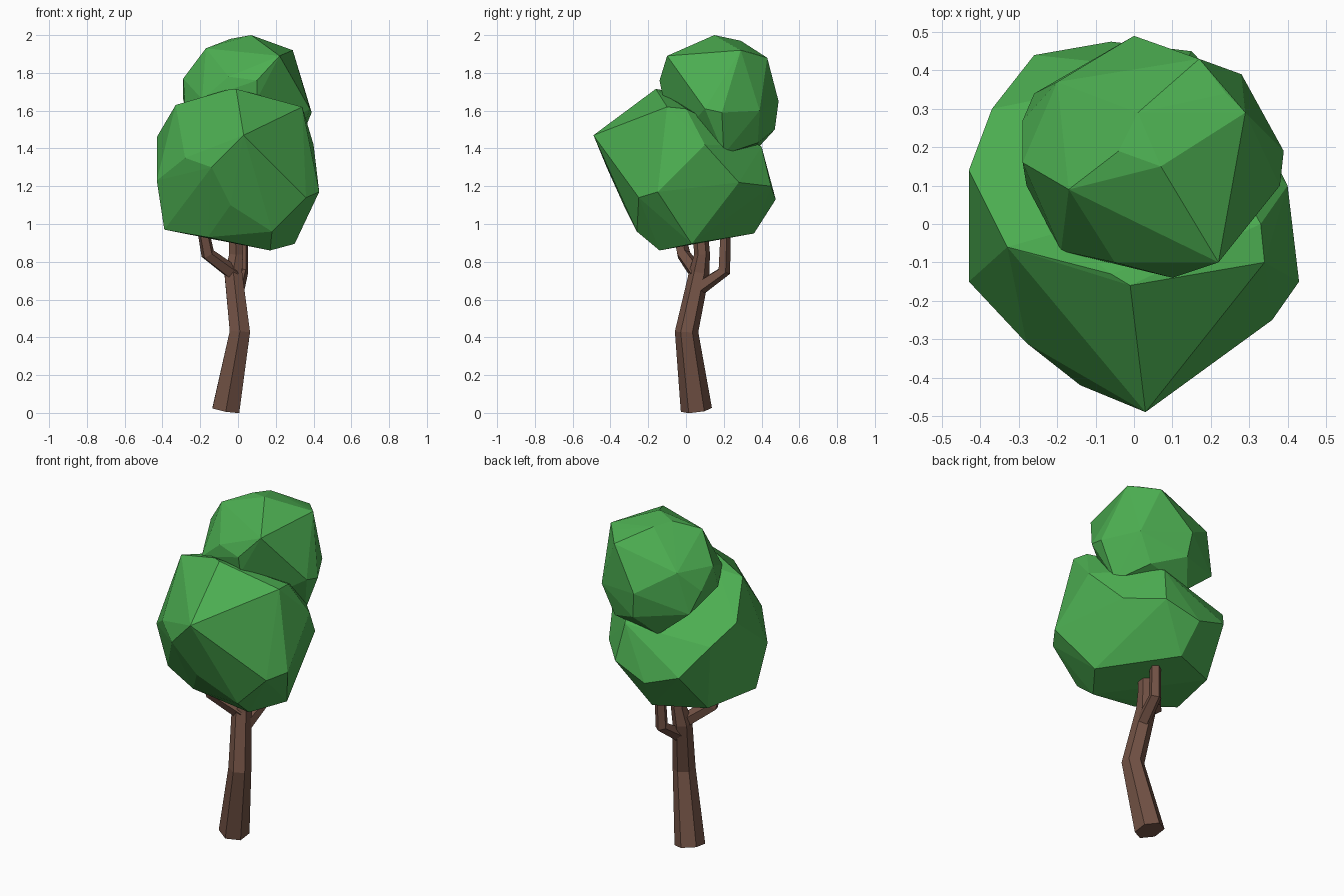
import bpy
import bmesh
from mathutils import Vector

default_cube = bpy.data.objects.get("Cube")
if default_cube:
    bpy.data.objects.remove(default_cube, do_unlink=True)


def make_material(name, colour):
    material = bpy.data.materials.new(name)
    material.use_nodes = True
    material.diffuse_color = colour
    shader = material.node_tree.nodes["Principled BSDF"]
    shader.inputs["Base Color"].default_value = colour
    shader.inputs["Roughness"].default_value = .9
    return material


leaf_green = make_material("leaf green", (.072, .42, .082, 1))
bark_brown = make_material("bark brown", (.168, .084, .059, 1))


def finish(name, bm, material):
    """Turn a bmesh into a flat-shaded object with one material."""
    bmesh.ops.recalc_face_normals(bm, faces=bm.faces)
    mesh = bpy.data.meshes.new(name)
    bm.to_mesh(mesh)
    bm.free()
    mesh.materials.append(material)
    part = bpy.data.objects.new(name, mesh)
    bpy.context.collection.objects.link(part)
    return part


def foliage(name, corners):
    """Faceted leaf clump: the convex hull around a few corner points."""
    bm = bmesh.new()
    for corner in corners:
        bm.verts.new(corner)
    hull = bmesh.ops.convex_hull(bm, input=bm.verts)
    spare = [v for v in hull["geom_interior"] if isinstance(v, bmesh.types.BMVert)]
    bmesh.ops.delete(bm, geom=list(set(spare)), context="VERTS")
    return finish(name, bm, leaf_green)


def limb(name, path, radii, sides=6):
    """Tapered low-poly tube whose rings follow a bent path."""
    bm = bmesh.new()
    points = [Vector(p) for p in path]
    rings = []
    for i, (point, radius) in enumerate(zip(points, radii)):
        before = points[max(i - 1, 0)]
        after = points[min(i + 1, len(points) - 1)]
        turn = Vector((0, 0, 1)).rotation_difference(after - before)
        circle = bmesh.ops.create_circle(bm, segments=sides, radius=radius)["verts"]
        for vert in circle:
            vert.co = point + turn @ vert.co
        rings.append(circle)
    for low, high in zip(rings, rings[1:]):
        for k in range(sides):
            n = (k + 1) % sides
            bm.faces.new((low[k], low[n], high[n], high[k]))
    bm.faces.new(rings[0][::-1])
    bm.faces.new(rings[-1])
    return finish(name, bm, bark_brown)


# Bent trunk running up into the leaves
limb("trunk",
     [(-.064, .055, .016), (.01, .003, .43), (-.025, .07, .74),
      (-.01, .085, .84), (-.02, .065, 1.1)],
     [.083, .062, .054, .042, .038])

# Two side branches
limb("front_branch",
     [(-.02, .06, .735), (-.16, -.015, .84), (-.2, -.06, 1.05)],
     [.042, .038, .03], sides=5)
limb("back_branch",
     [(-.01, .04, .64), (.02, .2, .75), (.025, .21, 1.05)],
     [.042, .036, .028], sides=5)

# Large lower clump, leaning forward
foliage("lower_foliage", [
    # top rim
    (-.33, -.06, 1.63), (-.19, -.02, 1.66), (-.06, -.13, 1.71),
    (-.01, -.16, 1.715), (.34, -.1, 1.62), (.33, .0, 1.61),
    # widest belt, going round from the front
    (.03, -.49, 1.47), (-.14, -.42, 1.3), (-.28, -.31, 1.35),
    (-.43, -.15, 1.23), (-.43, .14, 1.46), (-.37, .3, 1.36),
    (-.26, .44, 1.2), (-.06, .475, 1.13), (.15, .45, 1.2),
    (.31, .28, 1.22), (.12, .4, 1.41), (.4, .1, 1.42),
    (.43, -.15, 1.17), (.36, -.25, 1.14),
    # underside
    (-.04, -.33, 1.1), (.18, -.26, .96), (.17, -.14, .86),
    (.3, .03, .895), (-.03, .36, .95), (-.31, .24, .96),
    (-.39, -.1, .97), (-.16, -.19, .93),
])

# Smaller upper clump, set towards the back and sunk into the lower one
foliage("upper_foliage", [
    # crown
    (.07, .15, 2), (-.04, .19, 1.98), (.01, .29, 1.97),
    (.29, .29, 1.92), (.24, .34, 1.91), (-.17, .09, 1.93),
    (.22, -.1, 1.89), (.17, .43, 1.88),
    # belt
    (-.05, -.1, 1.78), (.1, -.14, 1.76), (-.29, .16, 1.77),
    (-.29, .27, 1.66), (-.2, .37, 1.78), (.0, .49, 1.65),
    (.28, .39, 1.6), (.39, .19, 1.59), (.38, .1, 1.61),
    # underside
    (.02, .47, 1.5), (.2, .38, 1.43), (.3, .2, 1.37),
    (-.07, .36, 1.38), (-.26, .34, 1.54), (-.28, .1, 1.62),
    (-.19, -.07, 1.66), (.1, -.12, 1.66), (.2, .0, 1.5),
])
